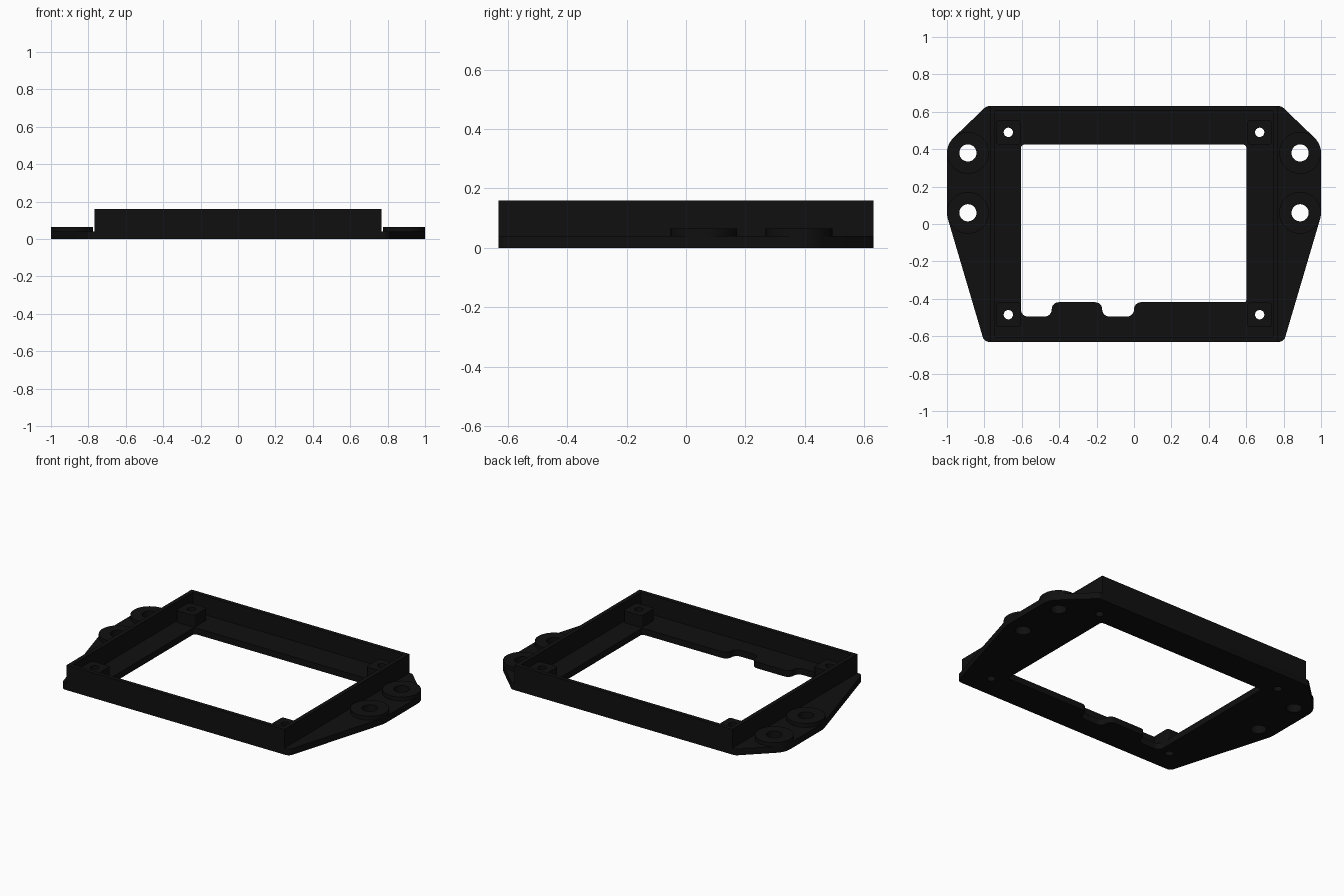
import bpy, bmesh, math
from mathutils import Vector, geometry

if "Cube" in bpy.data.objects:
    bpy.data.objects.remove(bpy.data.objects["Cube"])

black = bpy.data.materials.new("matte black")
black.diffuse_color = (0.005, 0.005, 0.005, 1)
black.use_nodes = True
black.node_tree.nodes["Principled BSDF"].inputs["Base Color"].default_value = black.diffuse_color


def circle(x, y, r, n=32):
    return [(x + r * math.cos(2 * math.pi * k / n),
             y + r * math.sin(2 * math.pi * k / n)) for k in range(n)]


def rounded(corners, steps=6):
    """Outline with a rounded corner for each (x, y, radius)."""
    out = []
    for i, (x, y, r) in enumerate(corners):
        p = Vector((x, y))
        if r == 0:
            out.append((x, y))
            continue
        a = (Vector(corners[i - 1][:2]) - p).normalized()
        b = (Vector(corners[(i + 1) % len(corners)][:2]) - p).normalized()
        c = p + (a + b) * r  # arc centre, all corners are square
        for k in range(steps + 1):
            t = math.pi / 2 * k / steps
            q = c - b * r * math.cos(t) - a * r * math.sin(t)
            out.append((q.x, q.y))
    return out


def rect(x, y, hx, hy, r=0):
    return rounded([(x - hx, y - hy, r), (x + hx, y - hy, r),
                    (x + hx, y + hy, r), (x - hx, y + hy, r)])


def prism(name, loops, z0, z1):
    """Solid between two heights; the first loop is the outline, the rest are holes."""
    flat = [p for loop in loops for p in loop]
    n = len(flat)
    verts = [(x, y, z) for z in (z0, z1) for x, y in flat]
    tris = geometry.tessellate_polygon([[Vector((x, y, 0)) for x, y in loop] for loop in loops])
    faces = [tuple(i + k for i in t) for t in tris for k in (0, n)]
    start = 0
    for loop in loops:
        m = len(loop)
        for i in range(m):
            a, b = start + i, start + (i + 1) % m
            faces.append((a, b, b + n, a + n))
        start += m
    me = bpy.data.meshes.new(name)
    me.from_pydata(verts, [], faces)
    bm = bmesh.new()
    bm.from_mesh(me)
    bmesh.ops.recalc_face_normals(bm, faces=bm.faces[:])
    bm.to_mesh(me)
    bm.free()
    me.materials.append(black)
    ob = bpy.data.objects.new(name, me)
    bpy.context.collection.objects.link(ob)
    bpy.ops.object.select_all(action='DESELECT')
    ob.select_set(True)
    bpy.context.view_layer.objects.active = ob
    bpy.ops.object.shade_smooth_by_angle(angle=math.radians(30))
    return ob


post_spots = [(sx * 0.672, y) for sx in (-1, 1) for y in (-0.485, 0.49)]
ear_spots = [(sx * 0.888, y) for sx in (-1, 1) for y in (0.06, 0.38)]
post_holes = [circle(x, y, 0.025, 24) for x, y in post_spots]
ear_holes = [circle(x, y, 0.046, 32) for x, y in ear_spots]

# plate outline: hull around the ear and corner circles
points = []
for s in (-1, 1):
    for x, y, r in ((0.888, 0.38, 0.112), (0.888, 0.06, 0.112),
                    (0.775, 0.595, 0.035), (0.775, -0.595, 0.035)):
        points += circle(s * x, y, r, 40)
outline = [points[i] for i in geometry.convex_hull_2d([Vector(p) for p in points])]

# screen opening with two notches along the front edge
opening = rounded([(-0.605, 0.425, 0.02), (-0.605, -0.495, 0.038), (-0.44, -0.495, 0.038),
                   (-0.44, -0.418, 0.038), (-0.17, -0.418, 0.038), (-0.17, -0.495, 0.038),
                   (0.0, -0.495, 0.038), (0.0, -0.418, 0.038), (0.602, -0.418, 0.015),
                   (0.602, 0.425, 0.02)])
prism("base_plate", [outline, opening] + post_holes + ear_holes, 0, 0.04)

# rectangular rim wall
prism("rim_wall", [rect(0, 0, 0.768, 0.63), rect(0, 0, 0.742, 0.604)], 0.04, 0.16)

# corner posts and ear bosses, drilled through
for (x, y), hole in zip(post_spots, post_holes):
    prism("corner_post", [rect(x, y, 0.065, 0.065, 0.015), hole], 0.04, 0.115)
for (x, y), hole in zip(ear_spots, ear_holes):
    prism("ear_boss", [circle(x, y, 0.112, 40), hole], 0.04, 0.065)
